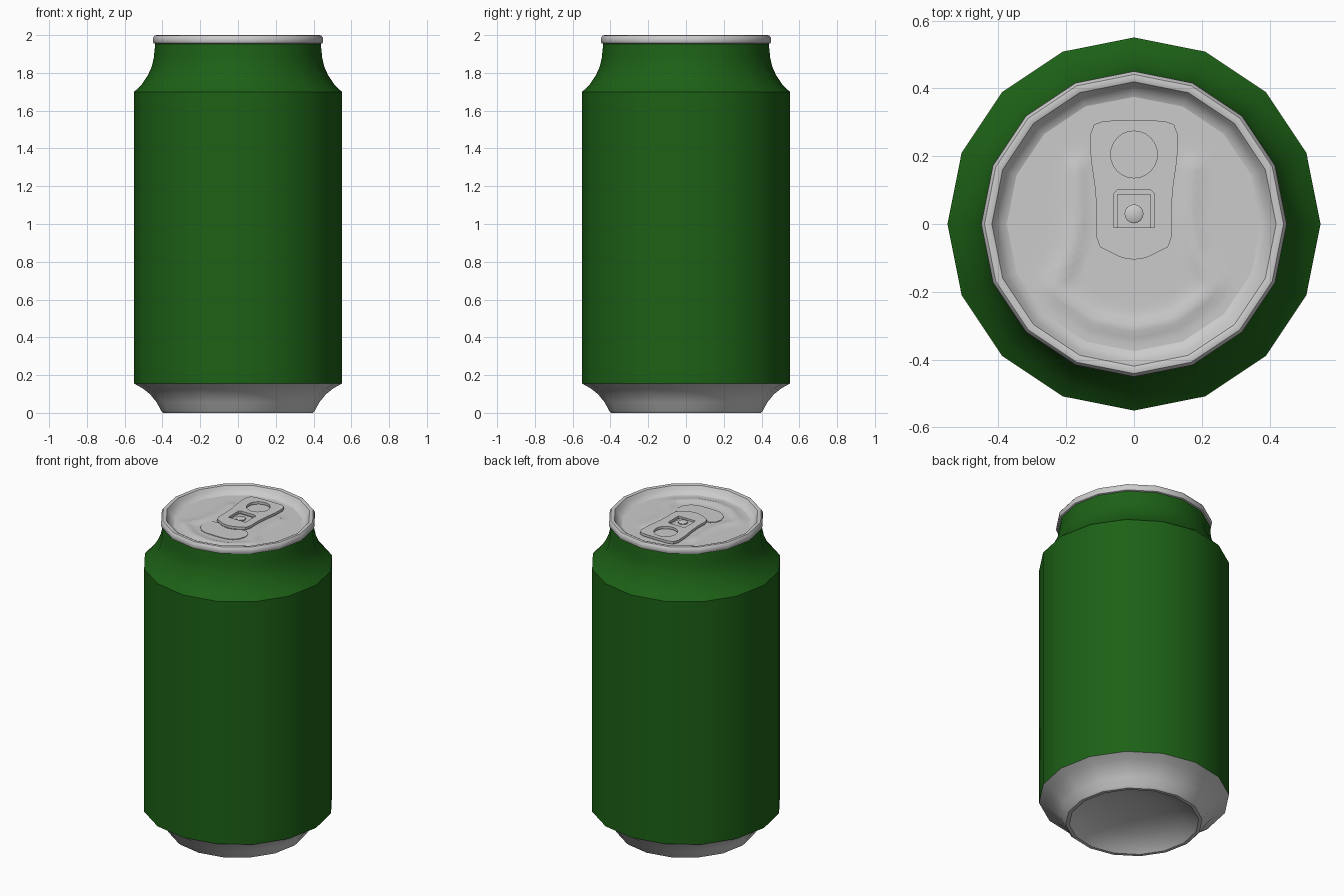
import bpy, bmesh, math
from mathutils import Vector

if "Cube" in bpy.data.objects:
    bpy.data.objects.remove(bpy.data.objects["Cube"])

SIDES = 16
FLOOR = 1.952


def finish(obj, angle=38):
    bpy.ops.object.select_all(action='DESELECT')
    obj.select_set(True)
    bpy.context.view_layer.objects.active = obj
    bpy.ops.object.shade_smooth_by_angle(angle=math.radians(angle))
    return obj


def lathe(name, profile, per_side=1, bump=None, center=(0, 0), sides=SIDES):
    """Spin an (r, z) profile round a regular polygon; bump adds height."""
    n, step = sides * per_side, 2 * math.pi / sides
    bm = bmesh.new()
    rings = []
    for r, z in profile:
        ring = []
        for k in range(n):
            a = 2 * math.pi * k / n
            flat = math.cos(step / 2) / math.cos(a % step - step / 2) if k % per_side else 1
            x, y = r * flat * math.cos(a), r * flat * math.sin(a)
            h = bump(x, y) if bump else 0
            ring.append(bm.verts.new((x + center[0], y + center[1], z + h)))
        rings.append(ring)
    for lo, hi in zip(rings, rings[1:]):
        for k in range(n):
            m = (k + 1) % n
            bm.faces.new((lo[k], lo[m], hi[m], hi[k]))
    bmesh.ops.remove_doubles(bm, verts=bm.verts, dist=1e-5)
    mesh = bpy.data.meshes.new(name)
    bm.to_mesh(mesh)
    bm.free()
    obj = bpy.data.objects.new(name, mesh)
    bpy.context.collection.objects.link(obj)
    return finish(obj)


def mirrored(half):
    return half + [(-x, y) for x, y in reversed(half) if x > 1e-6]


def circle(cx, cy, r, n=24):
    return [(cx + r * math.cos(2 * math.pi * k / n), cy + r * math.sin(2 * math.pi * k / n))
            for k in range(n)]


def plate(name, outlines, z0, z1):
    """Flat plate from a closed outline; further outlines are holes."""
    cu = bpy.data.curves.new(name, 'CURVE')
    cu.dimensions, cu.fill_mode = '2D', 'BOTH'
    cu.extrude = (z1 - z0) / 2
    for pts in outlines:
        sp = cu.splines.new('POLY')
        sp.points.add(len(pts) - 1)
        for p, (x, y) in zip(sp.points, pts):
            p.co = (x, y, 0, 1)
        sp.use_cyclic_u = True
    obj = bpy.data.objects.new(name, cu)
    obj.location.z = (z0 + z1) / 2
    bpy.context.collection.objects.link(obj)
    bpy.ops.object.select_all(action='DESELECT')
    obj.select_set(True)
    bpy.context.view_layer.objects.active = obj
    bpy.ops.object.convert(target='MESH')
    return finish(bpy.context.object)


# Green wall with concave neck
body = lathe("body", [(0.55, 0.155), (0.55, 1.70), (0.512, 1.735), (0.476, 1.79),
                      (0.456, 1.835), (0.446, 1.88), (0.438, 1.955)])
green = bpy.data.materials.new("green_paint")
green.diffuse_color = (0.012, 0.12, 0.008, 1)
green.use_nodes = True
green.node_tree.nodes["Principled BSDF"].inputs["Base Color"].default_value = green.diffuse_color
body.data.materials.append(green)

# Base with domed underside
lathe("base", [(0, 0.10), (0.13, 0.095), (0.25, 0.07), (0.34, 0.03), (0.375, 0.0),
               (0.395, 0.0), (0.407, 0.012), (0.43, 0.055), (0.465, 0.098),
               (0.505, 0.13), (0.55, 0.155)])

# Rolled rim and slope down to the lid
lathe("rim", [(0.436, 1.953), (0.447, 1.957), (0.451, 1.968), (0.45, 1.986), (0.441, 1.998),
              (0.43, 2.0), (0.419, 1.996), (0.408, 1.978), (0.392, 1.959), (0.375, FLOOR)])

# Lid panel with a pressed U-shaped ridge
ridge = [Vector(p) for p in [(0.17, 0.17), (0.165, 0.02), (0.185, -0.09), (0.24, -0.19),
                             (0.12, -0.285), (0, -0.31)]]


def ridge_height(x, y):
    p = Vector((abs(x), y))
    best = 1.0
    for a, b in zip(ridge, ridge[1:]):
        t = max(0, min(1, (p - a).dot(b - a) / (b - a).length_squared))
        best = min(best, (p - a.lerp(b, t)).length)
    fade = max(0, min(1, (0.37 - p.length) / 0.04))
    return 0.010 * fade * math.exp(-(best / 0.025) ** 2)


lathe("lid_panel", [(0.375 * (1 - k / 20), FLOOR) for k in range(21)], 4, ridge_height)

# Scored mouth panel
mouth = mirrored([(0, -0.105), (0.05, -0.095), (0.08, -0.075), (0.115, -0.075), (0.142, -0.1),
                  (0.151, -0.135), (0.14, -0.18), (0.11, -0.212), (0.07, -0.227), (0, -0.23)])
plate("mouth_panel", [mouth], FLOOR - 0.004, FLOOR + 0.004)

# Pull tab with finger hole and tongue cut-out
tab = mirrored([(0, 0.306), (0.09, 0.304), (0.118, 0.293), (0.13, 0.262), (0.127, 0.19),
                (0.114, 0.1), (0.11, 0.03), (0.112, -0.035), (0.1, -0.068), (0.07, -0.083),
                (0.035, -0.1), (0, -0.105)])
window = mirrored([(0, 0.1), (0.05, 0.1), (0.06, 0.09), (0.06, -0.01), (0, -0.01)])
plate("pull_tab", [tab, circle(0, 0.205, 0.069), window], FLOOR + 0.006, FLOOR + 0.022)

# Tongue and rivet holding the tab
plate("tab_tongue", [mirrored([(0, 0.088), (0.048, 0.088), (0.048, -0.012), (0, -0.012)])],
      FLOOR + 0.004, FLOOR + 0.010)
lathe("rivet", [(0.028, FLOOR), (0.028, FLOOR + 0.016), (0.022, FLOOR + 0.02),
                (0, FLOOR + 0.02)], center=(0, 0.03))
